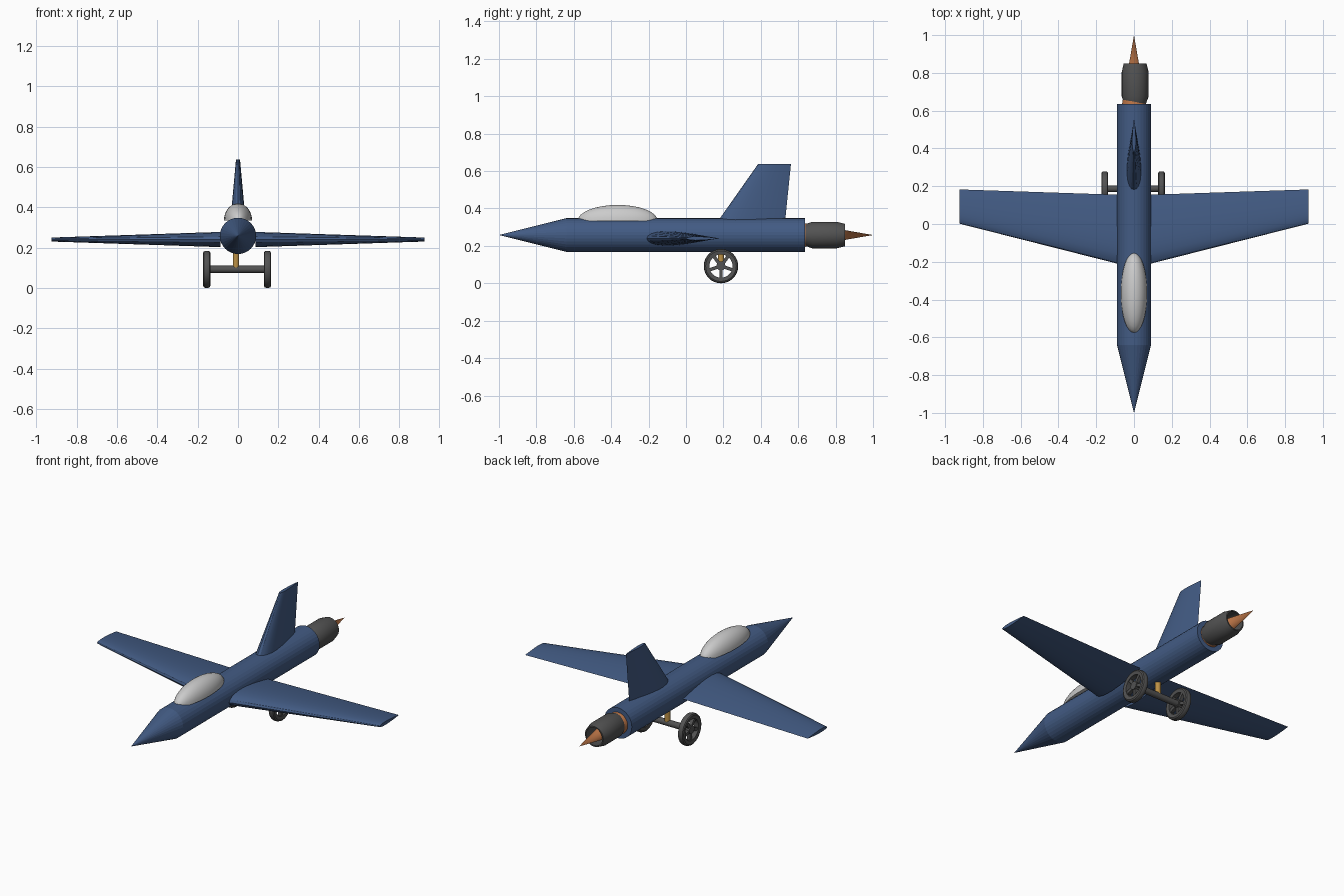
import bpy, bmesh, math
from mathutils import Matrix, Vector

if "Cube" in bpy.data.objects:
    bpy.data.objects.remove(bpy.data.objects["Cube"])


def material(name, rgb):
    m = bpy.data.materials.new(name)
    m.diffuse_color = (*rgb, 1)
    m.use_nodes = True
    m.node_tree.nodes["Principled BSDF"].inputs["Base Color"].default_value = m.diffuse_color
    return m


BLUE = material("blue_paint", (0.055, 0.105, 0.23))
DARK = material("dark_metal", (0.085, 0.085, 0.085))
COPPER = material("copper", (0.48, 0.17, 0.06))
BRASS = material("brass", (0.50, 0.28, 0.06))


def finish(bm, name, mat=None, smooth=True):
    bmesh.ops.remove_doubles(bm, verts=bm.verts, dist=1e-5)
    bmesh.ops.recalc_face_normals(bm, faces=bm.faces)
    me = bpy.data.meshes.new(name)
    bm.to_mesh(me)
    bm.free()
    ob = bpy.data.objects.new(name, me)
    bpy.context.collection.objects.link(ob)
    if mat:
        me.materials.append(mat)
    if smooth:
        bpy.context.view_layer.objects.active = ob
        bpy.ops.object.select_all(action='DESELECT')
        ob.select_set(True)
        bpy.ops.object.shade_smooth_by_angle(angle=math.radians(30))
    return ob


def lathe(bm, profile, centre, axis, n=32, closed=False):
    """Spin (radius, distance) pairs about an axis through centre."""
    rot = Vector((0, 0, 1)).rotation_difference(Vector(axis)).to_matrix()
    c = Vector(centre)
    rings = [[bm.verts.new(c + rot @ Vector((r * math.cos(2 * math.pi * i / n),
                                             r * math.sin(2 * math.pi * i / n), d)))
              for i in range(n)] for r, d in profile]
    pairs = list(zip(rings, rings[1:]))
    if closed:
        pairs.append((rings[-1], rings[0]))
    for a, b in pairs:
        for i in range(n):
            j = (i + 1) % n
            bm.faces.new((a[i], a[j], b[j], b[i]))


def turned(name, profile, centre, axis, mat, n=32, closed=False, smooth=True):
    bm = bmesh.new()
    lathe(bm, profile, centre, axis, n, closed)
    return finish(bm, name, mat, smooth)


def foil(name, sections, place):
    """Loft teardrop sections: (span, leading y, trailing y, half thickness)."""
    xs = [0.5 - 0.5 * math.cos(math.pi * k / 12) for k in range(13)]

    def half(x):
        return max(0, 2.97 * math.sqrt(x) - 1.26 * x - 3.516 * x**2
                   + 2.843 * x**3 - 1.036 * x**4)
    outline = [(x, half(x)) for x in xs] + [(x, -half(x)) for x in xs[-2:0:-1]]
    bm = bmesh.new()
    loops = [[bm.verts.new(place(s, y0 + x * (y1 - y0), t * h)) for x, h in outline]
             for s, y0, y1, t in sections]
    n = len(outline)
    for a, b in zip(loops, loops[1:]):
        for i in range(n):
            bm.faces.new((a[i], a[(i + 1) % n], b[(i + 1) % n], b[i]))
    bm.faces.new(loops[0])
    bm.faces.new(loops[-1])
    return finish(bm, name, BLUE)


ZC = 0.258
# Fuselage and nose cone
turned("fuselage", [(0, -0.64), (0.09, -0.64), (0.09, 0.635), (0, 0.635)],
       (0, 0, ZC), (0, 1, 0), BLUE, smooth=False)
turned("nose_cone", [(0, -1), (0.09, -0.64), (0, -0.64)],
       (0, 0, ZC), (0, 1, 0), BLUE, smooth=False)

# Canopy: half ellipsoid with a flat base
bm = bmesh.new()
bmesh.ops.create_uvsphere(bm, u_segments=32, v_segments=16, radius=1)
cut = bmesh.ops.bisect_plane(bm, geom=bm.verts[:] + bm.edges[:] + bm.faces[:],
                             plane_co=(0, 0, 0), plane_no=(0, 0, 1), clear_inner=True)
bmesh.ops.holes_fill(bm, edges=[e for e in bm.edges if e.is_boundary])
bm.transform(Matrix.Translation((0, -0.365, 0.334)) @ Matrix.Diagonal((0.07, 0.214, 0.085, 1)))
finish(bm, "canopy")

# Wings and tail fin
for name, side in (("left_wing", -1), ("right_wing", 1)):
    foil(name, [(0.088, -0.21, 0.155, 0.038), (0.925, 0.002, 0.183, 0.010)],
         lambda s, y, t, side=side: (side * s, y, 0.24 + t))
foil("tail_fin", [(0.334, 0.172, 0.53, 0.038), (0.637, 0.385, 0.561, 0.010)],
     lambda s, y, t: (t, y, s))

# Engine shell and the exhaust cone inside it
turned("engine_shell", [(0.058, 0.638), (0.071, 0.675), (0.071, 0.805), (0.060, 0.85),
                        (0.053, 0.85), (0.062, 0.805), (0.062, 0.675), (0.051, 0.638)],
       (0.006, 0, ZC), (0, 1, 0), DARK, closed=True)
turned("exhaust_cone", [(0, 0.63), (0.064, 0.63), (0, 1)],
       (0, 0, ZC), (0, 1, 0), COPPER)

# Landing gear: strut, axle and spoked wheels
WY, WZ = 0.187, 0.092
turned("gear_strut", [(0, 0.10), (0.016, 0.10), (0.016, 0.19), (0, 0.19)],
       (-0.01, WY, 0), (0, 0, 1), BRASS, n=16)
turned("axle", [(0, -0.145), (0.018, -0.145), (0.018, 0.136), (0, 0.136)],
       (0, WY, WZ), (1, 0, 0), DARK, n=24)
for name, x in (("left_wheel", -0.155), ("right_wheel", 0.146)):
    bm = bmesh.new()
    c = (x, WY, WZ)
    # Tyre ring with rounded shoulders, then hub
    lathe(bm, [(0.062, -0.015), (0.082, -0.018), (0.089, -0.014), (0.092, -0.006),
               (0.092, 0.006), (0.089, 0.014), (0.082, 0.018), (0.062, 0.015)],
          c, (1, 0, 0), 32, True)
    lathe(bm, [(0, -0.015), (0.024, -0.015), (0.024, 0.015), (0, 0.015)], c, (1, 0, 0), 24)
    # Five spokes
    for k in range(5):
        bmesh.ops.create_cube(bm, size=1, matrix=Matrix.Translation(c)
                              @ Matrix.Rotation(2 * math.pi * k / 5, 4, 'X')
                              @ Matrix.Translation((0, 0, -0.043))
                              @ Matrix.Diagonal((0.02, 0.018, 0.046, 1)))
    finish(bm, name, DARK)
